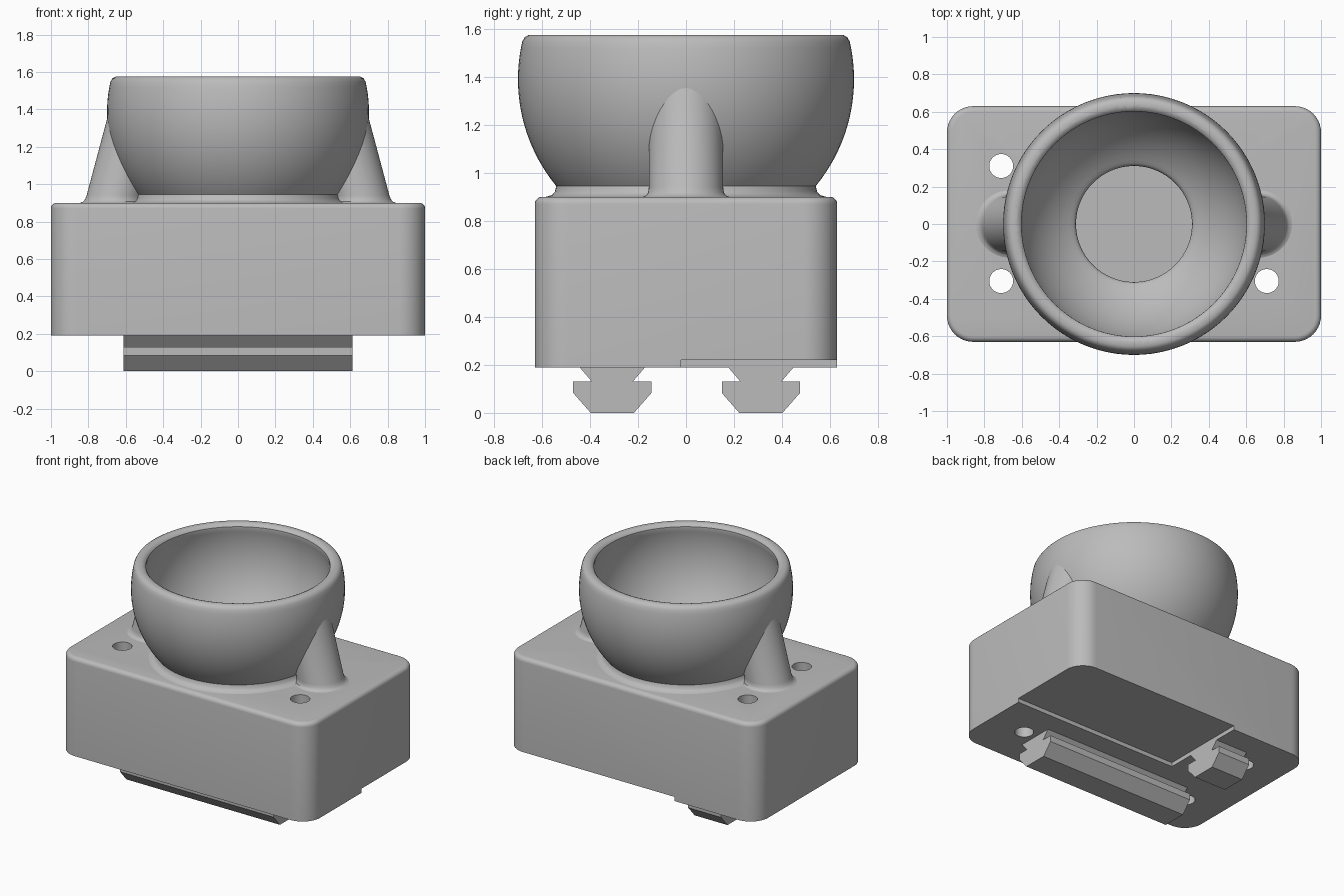
import bpy, bmesh, math
from mathutils import Vector

cube = bpy.data.objects.get("Cube")
if cube:
    bpy.data.objects.remove(cube, do_unlink=True)

grey = bpy.data.materials.new("plain grey")
grey.use_nodes = True
COLOR = (0.5, 0.5, 0.5, 1)
grey.diffuse_color = COLOR
grey.node_tree.nodes["Principled BSDF"].inputs["Base Color"].default_value = COLOR


def loft(name, rings):
    """Skin a stack of equal-length rings and cap both ends."""
    bm = bmesh.new()
    loops = [[bm.verts.new(p) for p in ring] for ring in rings]
    n = len(loops[0])
    for a, b in zip(loops, loops[1:]):
        for i in range(n):
            j = (i + 1) % n
            bm.faces.new((a[i], a[j], b[j], b[i]))
    bm.faces.new(loops[0])
    bm.faces.new(loops[-1])
    bmesh.ops.recalc_face_normals(bm, faces=bm.faces)
    mesh = bpy.data.meshes.new(name)
    bm.to_mesh(mesh)
    bm.free()
    mesh.materials.append(grey)
    ob = bpy.data.objects.new(name, mesh)
    bpy.context.collection.objects.link(ob)
    return ob


def circle(r, z, cx=0, cy=0, n=96):
    return [(cx + r * math.cos(math.tau * i / n), cy + r * math.sin(math.tau * i / n), z)
            for i in range(n)]


def turned(name, profile, **kw):
    return loft(name, [circle(r, z, **kw) for r, z in profile])


def box(name, lo, hi):
    return loft(name, [[(lo[0], lo[1], z), (hi[0], lo[1], z), (hi[0], hi[1], z), (lo[0], hi[1], z)]
                       for z in (lo[2], hi[2])])


def sphere_arc(radius, r_start, z_end, steps=32):
    """Sphere profile from a lower ring of given radius up to a height."""
    a0 = -math.acos(r_start / radius)
    a1 = math.asin((z_end - CENTRE) / radius)
    angles = [a0 + (a1 - a0) * i / steps for i in range(steps + 1)]
    return [(radius * math.cos(a), CENTRE + radius * math.sin(a)) for a in angles]


def cut(ob, cutters):
    for c in cutters:
        mod = ob.modifiers.new("cut", 'BOOLEAN')
        mod.operation = 'DIFFERENCE'
        mod.solver = 'EXACT'
        mod.object = c
    graph = bpy.context.evaluated_depsgraph_get()
    mesh = bpy.data.meshes.new_from_object(ob.evaluated_get(graph))
    ob.modifiers.clear()
    ob.data = mesh


CENTRE = 1.39      # height of the bowl's sphere centre
BOTTOM, TOP = 0.19, 0.90

# Rounded block with a softened top edge
def rounded_outline(inset, z, r=0.14, steps=10):
    pts = []
    for k, (sx, sy) in enumerate(((1, 1), (-1, 1), (-1, -1), (1, -1))):
        for i in range(steps + 1):
            a = math.pi / 2 * (k + i / steps)
            pts.append((sx * (1 - r) + (r - inset) * math.cos(a),
                        sy * (0.63 - r) + (r - inset) * math.sin(a), z))
    return pts

EDGE = 0.03
rings = [rounded_outline(0, BOTTOM)]
for i in range(6):
    a = math.pi / 2 * i / 5
    rings.append(rounded_outline(EDGE * (1 - math.cos(a)), TOP - EDGE * (1 - math.sin(a))))
base = loft("base_block", rings)

# Spherical cup with flared foot and rounded rim
bowl = turned("bowl", [(0.585, 0.87), (0.585, TOP), (0.56, 0.907), (0.546, 0.922)]
              + sphere_arc(0.70, 0.541, 1.52)
              + [(0.682, 1.548), (0.672, 1.565), (0.655, 1.575), (0.61, 1.575)])

# Slanted side braces
braces = []
for side, name in ((1, "left_brace"), (-1, "right_brace")):
    stack = [(0.18, 0.88), (0.18, TOP), (0.166, 0.906), (0.158, 0.918), (0.155, 0.94), (0.155, 1.36)]
    braces.append(loft(name, [circle(r, z, cx=side * (0.665 - 0.267 * (z - TOP)), n=48)
                              for r, z in stack]))

# Mounting rails
def rail(name, y, x0, x1):
    half = [(0.09, 0), (0.163, 0.083), (0.163, 0.13), (0.085, 0.13), (0.145, 0.2)]
    outline = half + [(-w, z) for w, z in reversed(half)]
    return loft(name, [[(x, y + w, z) for w, z in outline] for x in (x0, x1)])

rails = [rail("front_rail", -0.307, -0.613, 0.613), rail("back_rail", 0.312, -0.613, -0.35)]

# Cutters: cup cavity with centre well, screw holes, underside recess
cavity = turned("cavity_cutter", [(0.31, 0.30), (0.31, 0.835), (0.314, 0.852), (0.325, 0.862)]
                + sphere_arc(0.62, 0.345, 1.54)
                + [(0.602, 1.555), (0.612, 1.568), (0.63, 1.576), (0.64, 1.7)])
drills = [turned("drill_cutter", [(0.064, 0.1), (0.064, 1.1)], cx=x, cy=y, n=32)
          for x, y in ((-0.71, 0.31), (-0.71, -0.305), (0.71, -0.305))]
recess = box("recess_cutter", (-0.35, -0.02, 0.05), (1.2, 0.8, 0.22))

cut(base, [cavity, recess] + drills)
for part in [bowl] + braces:
    cut(part, [cavity])
for c in [cavity, recess] + drills:
    bpy.data.objects.remove(c, do_unlink=True)

# Smooth curved parts, keep hard edges crisp
bpy.ops.object.select_all(action='DESELECT')
for ob in [base, bowl] + braces:
    ob.select_set(True)
bpy.context.view_layer.objects.active = base
bpy.ops.object.shade_smooth_by_angle(angle=math.radians(35))
